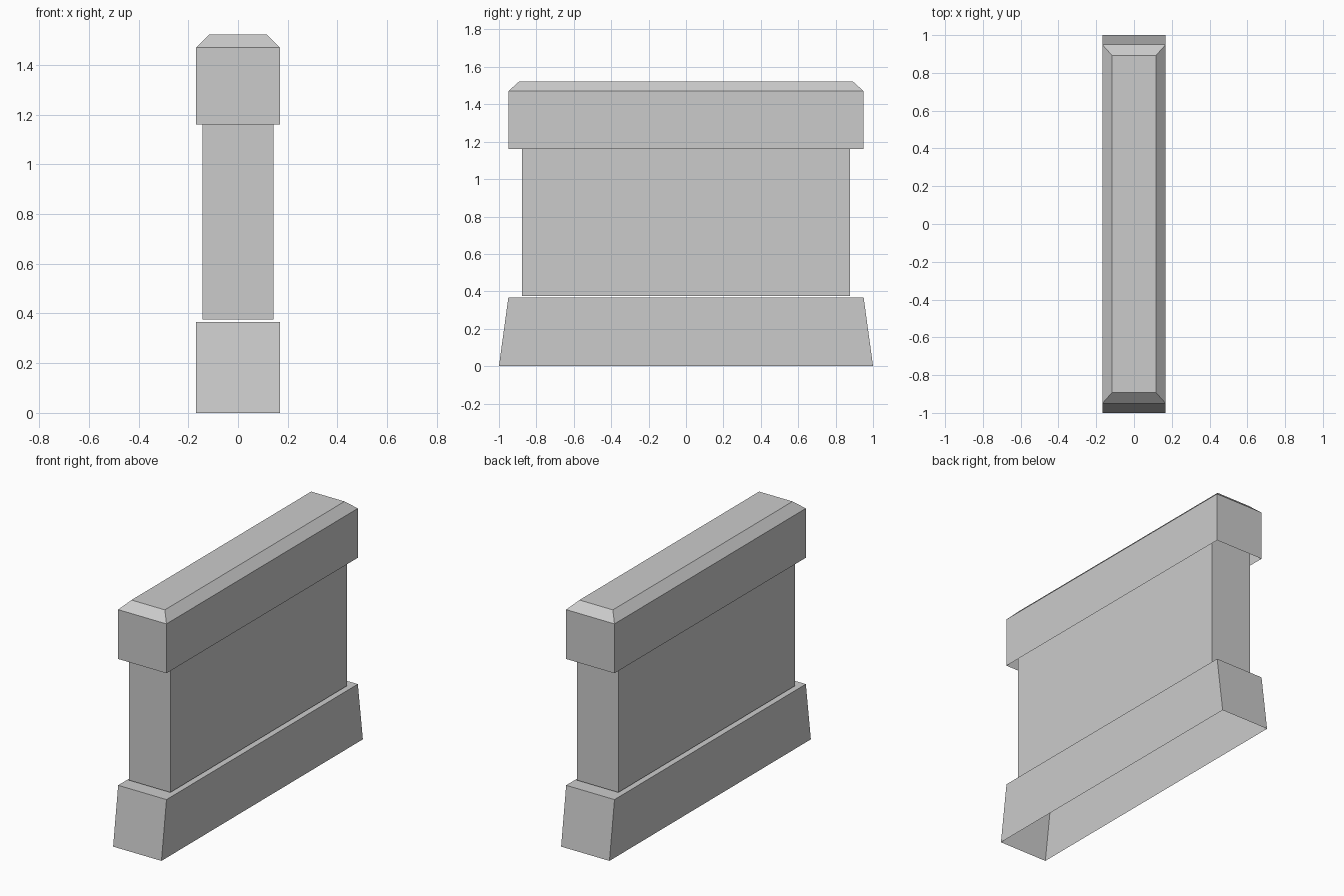
import bpy

if "Cube" in bpy.data.objects:
    bpy.data.objects.remove(bpy.data.objects["Cube"])

stone = bpy.data.materials.new("grey_stone")
stone.diffuse_color = (0.6, 0.6, 0.6, 1)
stone.use_nodes = True
stone.node_tree.nodes["Principled BSDF"].inputs["Base Color"].default_value = stone.diffuse_color


def tapered_shell(name, sections, cap_top):
    """Stack of rectangles (half_x, half_y, z) joined by walls, open underneath."""
    verts, faces = [], []
    for hx, hy, z in sections:
        verts += [(-hx, -hy, z), (hx, -hy, z), (hx, hy, z), (-hx, hy, z)]
    for s in range(len(sections) - 1):
        a, b = 4 * s, 4 * s + 4
        for i in range(4):
            j = (i + 1) % 4
            faces.append((a + i, a + j, b + j, b + i))
    if cap_top:
        n = len(verts)
        faces.append((n - 4, n - 3, n - 2, n - 1))
    mesh = bpy.data.meshes.new(name)
    mesh.from_pydata(verts, [], faces)
    mesh.materials.append(stone)
    obj = bpy.data.objects.new(name, mesh)
    bpy.context.collection.objects.link(obj)
    return obj


# Plinth with sloping ends
tapered_shell("plinth", [(0.168, 1.0, 0), (0.168, 0.95, 0.366)], True)

# Wall panel, floating just above the plinth and running up inside the coping
tapered_shell("wall_panel", [(0.143, 0.876, 0.376), (0.143, 0.876, 1.3)], False)

# Coping with a chamfered top
tapered_shell("coping", [(0.168, 0.95, 1.16), (0.168, 0.95, 1.47),
                         (0.116, 0.892, 1.522)], True)
